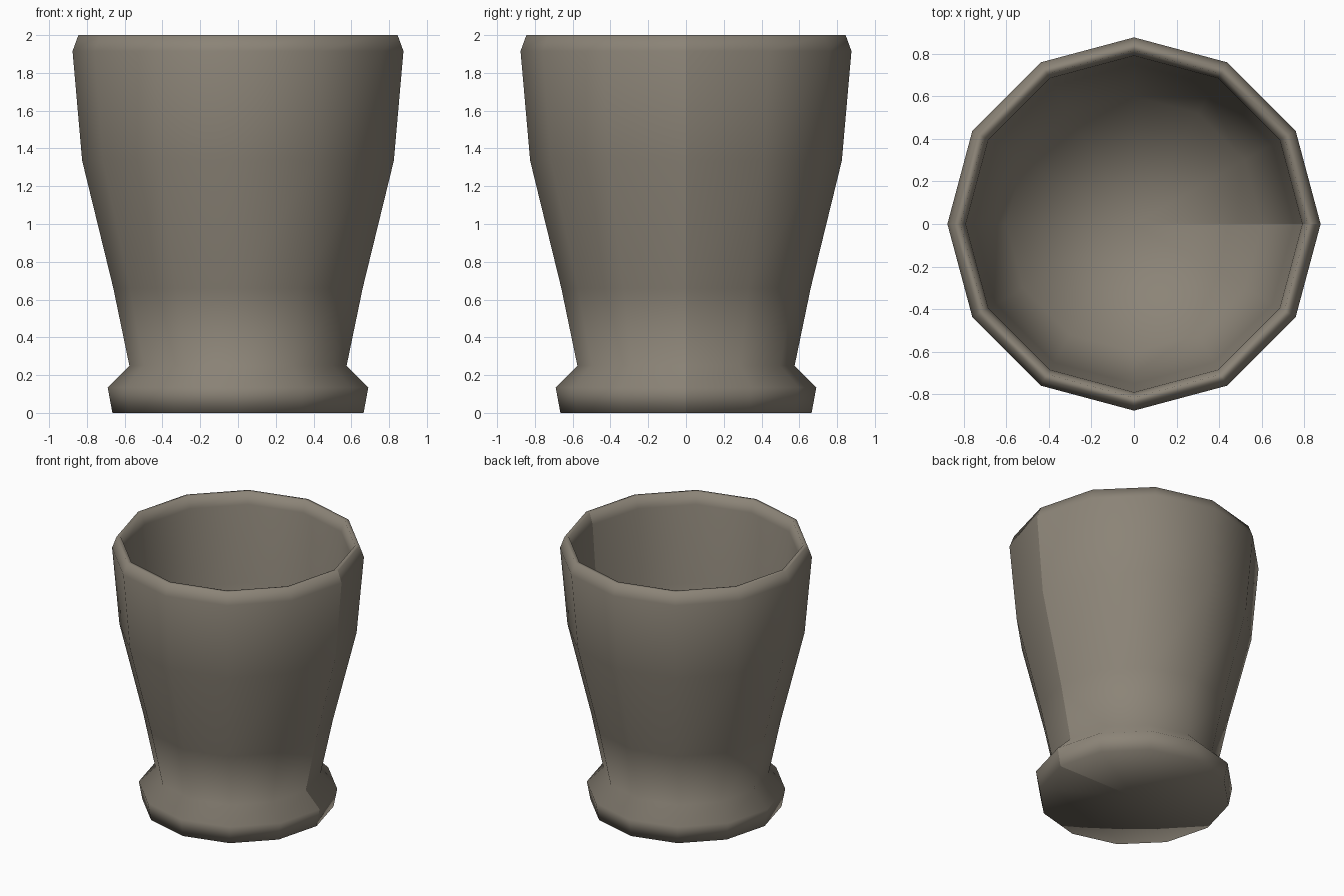
import bpy, bmesh, math
from mathutils import Vector

if "Cube" in bpy.data.objects:
    bpy.data.objects.remove(bpy.data.objects["Cube"])

SIDES = 12

clay = bpy.data.materials.new("grey_brown_clay")
clay.diffuse_color = (0.26, 0.23, 0.185, 1)
clay.use_nodes = True
clay.node_tree.nodes["Principled BSDF"].inputs["Base Color"].default_value = clay.diffuse_color

# Cup profile (radius, height): base, foot, waist, wall, rim, inside, floor
profile = [(0, 0), (0.665, 0), (0.69, 0.135), (0.575, 0.25), (0.66, 0.66),
           (0.825, 1.335), (0.876, 1.915), (0.845, 2.0), (0.815, 2.0),
           (0.79, 1.915), (0.75, 1.335), (0.60, 0.66), (0, 0.45)]

# Lathe the profile, leaving an open shading seam along +x
bm = bmesh.new()
points = [bm.verts.new((r, 0, z)) for r, z in profile]
edges = [bm.edges.new(pair) for pair in zip(points, points[1:])]
bmesh.ops.spin(bm, geom=points + edges, cent=(0, 0, 0), axis=(0, 0, 1),
               angle=math.tau, steps=SIDES, use_merge=False, use_duplicate=False)

# Close the base and floor centres
poles = [v for v in bm.verts if v.co.xy.length < 1e-4]
bmesh.ops.remove_doubles(bm, verts=poles, dist=1e-4)

# Face outward: base faces must point down
bm.normal_update()
base = next(f for f in bm.faces if f.calc_center_median().z < 0.01)
if base.normal.dot(Vector((0, 0, 1))) > 0:
    bmesh.ops.reverse_faces(bm, faces=bm.faces)
for f in bm.faces:
    f.smooth = True

mesh = bpy.data.meshes.new("cup")
bm.to_mesh(mesh)
bm.free()
mesh.materials.append(clay)
bpy.context.collection.objects.link(bpy.data.objects.new("cup", mesh))
